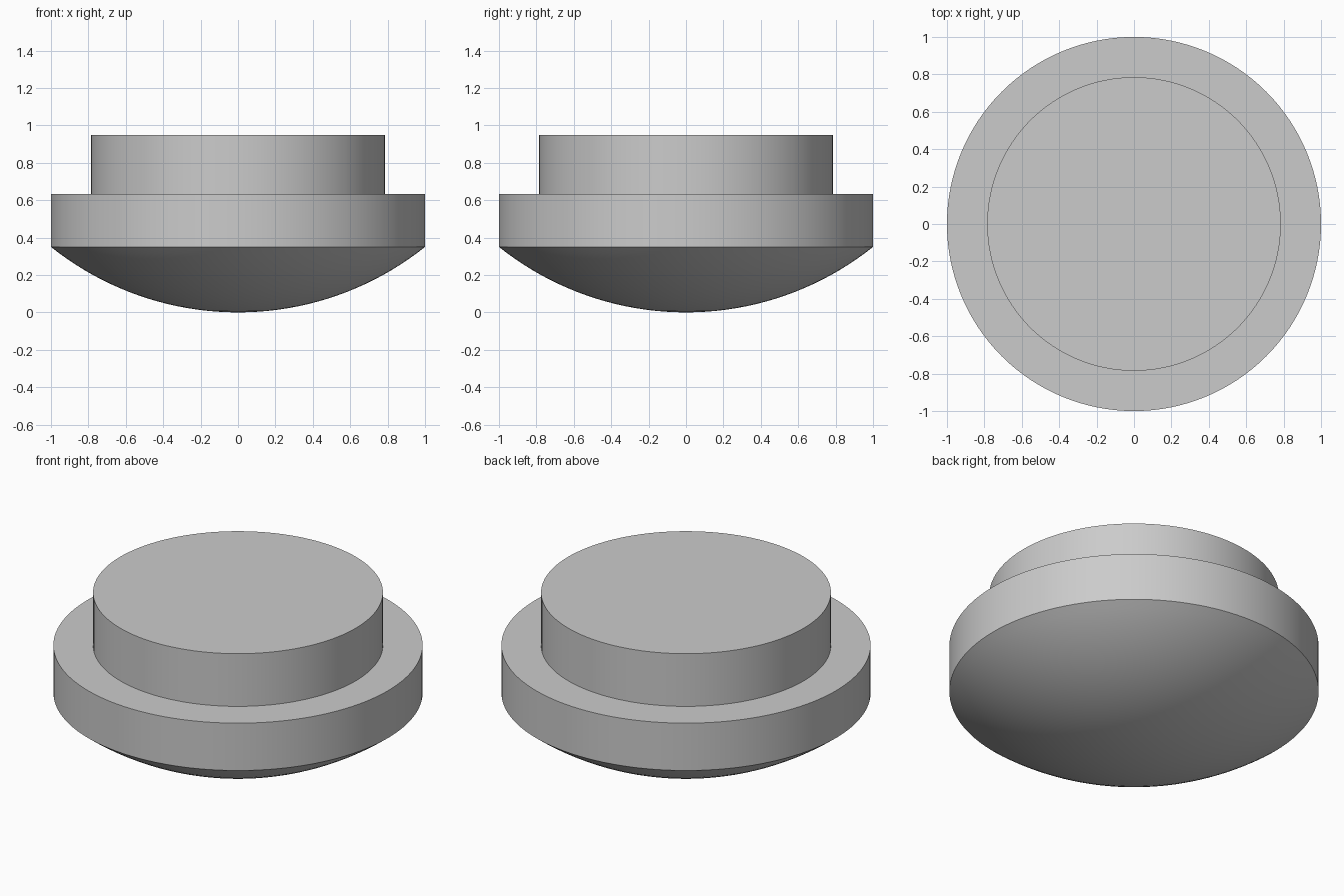
import bpy
import bmesh
import math

cube = bpy.data.objects.get("Cube")
if cube:
    bpy.data.objects.remove(cube, do_unlink=True)

SEGMENTS = 128
DOME_STEPS = 20
FLANGE_R, NECK_R = 1.0, 0.785
RIM_Z, SHOULDER_Z, TOP_Z = 0.35, 0.633, 0.948

grey = bpy.data.materials.new("light grey")
grey.use_nodes = True
colour = (0.6, 0.6, 0.6, 1.0)
grey.diffuse_color = colour
grey.node_tree.nodes["Principled BSDF"].inputs["Base Color"].default_value = colour

# Shallow spherical underside, as an arc from the axis to the rim
sphere_r = (FLANGE_R ** 2 + RIM_Z ** 2) / (2 * RIM_Z)
sweep = math.asin(FLANGE_R / sphere_r)
profile = []
for i in range(DOME_STEPS + 1):
    a = sweep * i / DOME_STEPS
    profile.append((sphere_r * math.sin(a), sphere_r * (1 - math.cos(a))))

# Flange wall, shoulder, neck wall and flat top
profile += [(FLANGE_R, SHOULDER_Z), (NECK_R, SHOULDER_Z), (NECK_R, TOP_Z), (0, TOP_Z)]

# Revolve the profile into one closed solid
bm = bmesh.new()
verts = [bm.verts.new((r, 0, z)) for r, z in profile]
edges = [bm.edges.new(pair) for pair in zip(verts, verts[1:])]
bmesh.ops.spin(bm, geom=verts + edges, cent=(0, 0, 0), axis=(0, 0, 1),
               angle=math.tau, steps=SEGMENTS, use_duplicate=False)
bmesh.ops.remove_doubles(bm, verts=bm.verts, dist=0.0001)
bmesh.ops.recalc_face_normals(bm, faces=bm.faces)

mesh = bpy.data.meshes.new("stepped_domed_plug")
bm.to_mesh(mesh)
bm.free()
mesh.materials.append(grey)
plug = bpy.data.objects.new("stepped_domed_plug", mesh)
bpy.context.collection.objects.link(plug)

# Smooth round walls with crisp steps
bpy.ops.object.select_all(action="DESELECT")
plug.select_set(True)
bpy.context.view_layer.objects.active = plug
bpy.ops.object.shade_smooth_by_angle(angle=math.radians(25))
